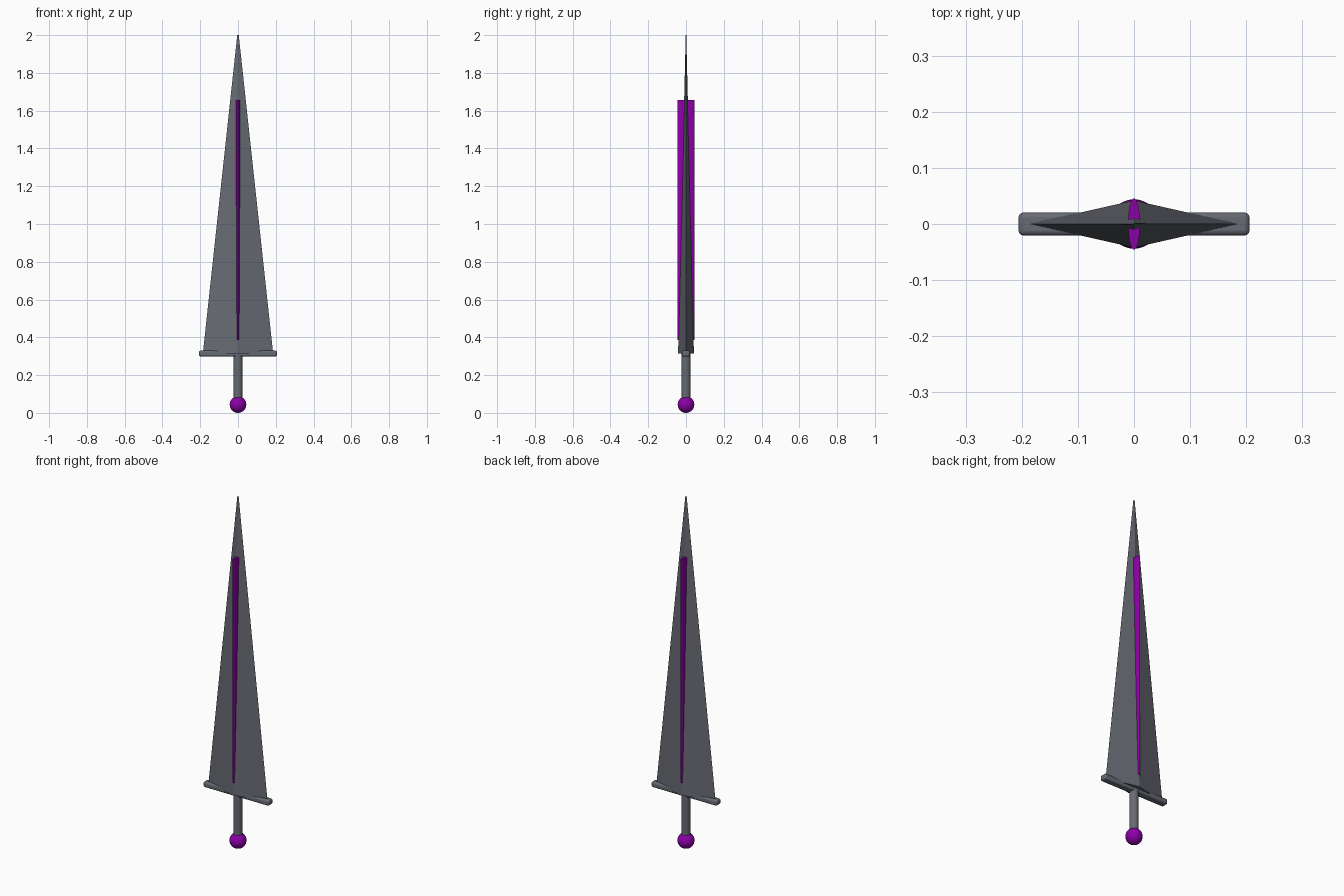
import bpy, bmesh
from math import cos, sin, tau

if "Cube" in bpy.data.objects:
    bpy.data.objects.remove(bpy.data.objects["Cube"])


def material(name, color):
    mat = bpy.data.materials.new(name)
    mat.diffuse_color = (*color, 1)
    mat.use_nodes = True
    mat.node_tree.nodes["Principled BSDF"].inputs["Base Color"].default_value = mat.diffuse_color
    return mat


purple = material("purple", (0.27, 0.0, 0.39))
steel = material("dark_steel", (0.135, 0.145, 0.172))


def loft(name, sections, sides, mat, smooth=False):
    """Solid from stacked elliptical rings, each given as (z, x radius, y radius)."""
    bm = bmesh.new()
    rings = [[bm.verts.new((rx * cos(tau * i / sides), ry * sin(tau * i / sides), z))
              for i in range(sides)] for z, rx, ry in sections]
    for a, b in zip(rings, rings[1:]):
        for i in range(sides):
            j = (i + 1) % sides
            bm.faces.new((a[i], a[j], b[j], b[i]))
    bm.faces.new(rings[0][::-1])
    bm.faces.new(rings[-1])
    me = bpy.data.meshes.new(name)
    bm.to_mesh(me)
    bm.free()
    ob = bpy.data.objects.new(name, me)
    bpy.context.collection.objects.link(ob)
    me.materials.append(mat)
    if smooth:
        bpy.ops.object.select_all(action='DESELECT')
        ob.select_set(True)
        bpy.context.view_layer.objects.active = ob
        bpy.ops.object.shade_smooth_by_angle()
    return ob


# Diamond-section blade tapering to a point
loft("blade", [(0.315, 0.186, 0.042), (2.0, 0.004, 0.0015)], 4, steel)

# Purple strip running through the blade, showing on both faces
loft("blade_inlay", [(0.387, 0.0105, 0.046), (1.657, 0.0105, 0.046)], 32, purple, True)

# Round grip
loft("grip", [(0.06, 0.0235, 0.0235), (0.315, 0.0235, 0.0235)], 32, steel, True)

# Cross guard with rounded edges
bpy.ops.mesh.primitive_cube_add(size=1, location=(0, 0, 0.314))
guard = bpy.context.object
guard.name = "guard"
guard.scale = (0.412, 0.041, 0.031)
bpy.ops.object.transform_apply(location=False, rotation=False, scale=True)
guard.data.materials.append(steel)
bevel = guard.modifiers.new("bevel", 'BEVEL')
bevel.width = 0.009
bevel.segments = 3
bpy.ops.object.shade_smooth_by_angle()

# Ball pommel
bpy.ops.mesh.primitive_uv_sphere_add(segments=32, ring_count=16, radius=0.044, location=(0, 0, 0.044))
pommel = bpy.context.object
pommel.name = "pommel"
pommel.data.materials.append(purple)
bpy.ops.object.shade_smooth()
